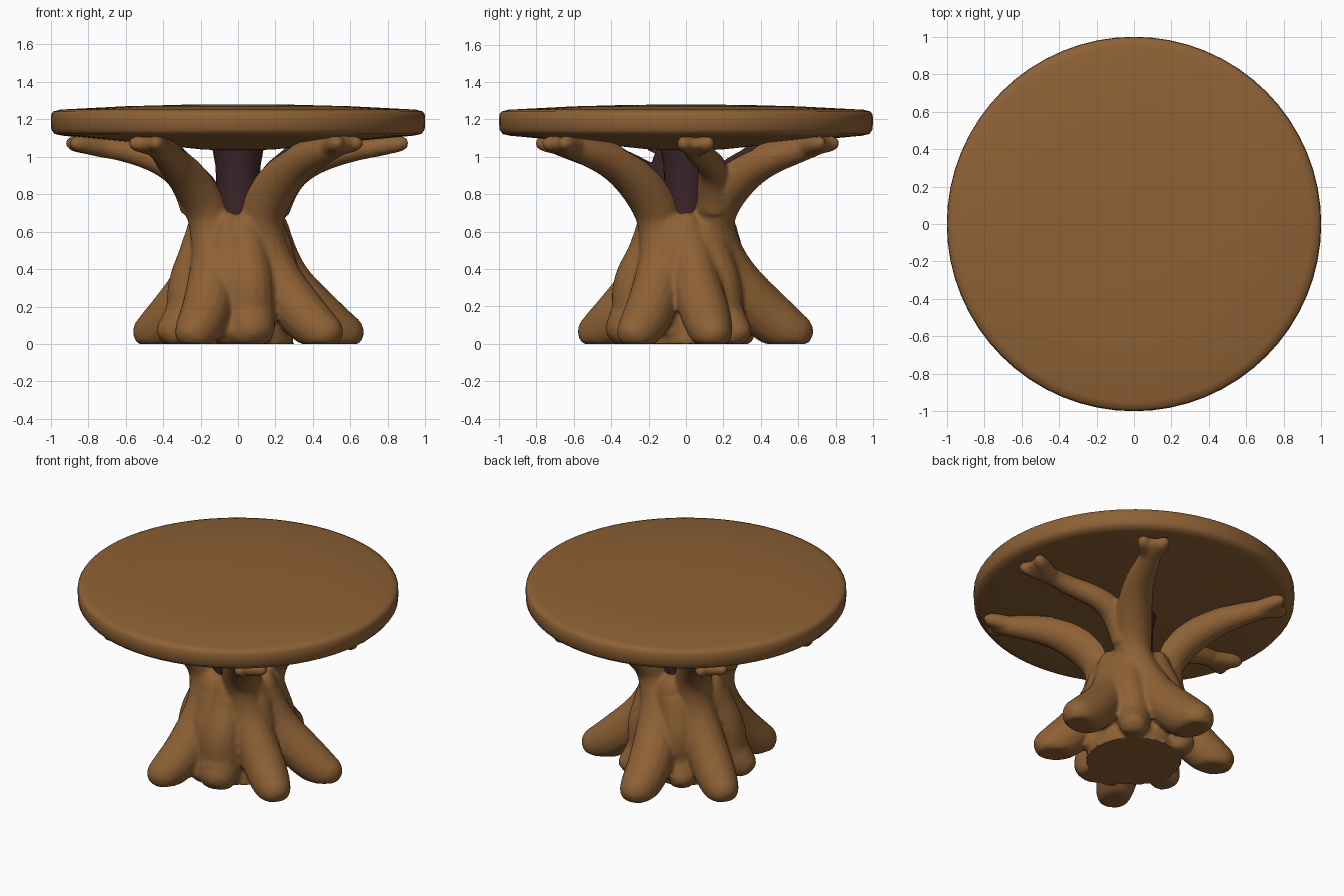
import bpy, bmesh, math
from mathutils import Vector

if "Cube" in bpy.data.objects:
    bpy.data.objects.remove(bpy.data.objects["Cube"])


def material(name, rgb):
    m = bpy.data.materials.new(name)
    m.diffuse_color = (*rgb, 1)
    m.use_nodes = True
    m.node_tree.nodes["Principled BSDF"].inputs["Base Color"].default_value = m.diffuse_color
    return m


BROWN = material("brown bark", (0.27, 0.12, 0.036))
DARK = material("dark plum wood", (0.046, 0.018, 0.022))


def lathe(bm, profile, sides):
    """Closed solid turned round z from (radius, z) pairs that start and end on the axis."""
    rings = []
    for r, z in profile:
        if r == 0:
            rings.append([bm.verts.new((0, 0, z))])
        else:
            rings.append([bm.verts.new((r * math.cos(2 * math.pi * i / sides),
                                        r * math.sin(2 * math.pi * i / sides), z))
                          for i in range(sides)])
    for a, b in zip(rings, rings[1:]):
        for i in range(sides):
            j = (i + 1) % sides
            loop = [a[i % len(a)], a[j % len(a)], b[j % len(b)], b[i % len(b)]]
            bm.faces.new(list(dict.fromkeys(loop)))
    bmesh.ops.recalc_face_normals(bm, faces=bm.faces)


def lathe_mesh(name, profile, sides):
    bm = bmesh.new()
    lathe(bm, profile, sides)
    me = bpy.data.meshes.new(name)
    bm.to_mesh(me)
    bm.free()
    return me


def link(name, data):
    ob = bpy.data.objects.new(name, data)
    bpy.context.collection.objects.link(ob)
    return ob


def finish(name, mesh, mats, angle):
    ob = link(name, mesh)
    for m in mats:
        mesh.materials.append(m)
    bpy.ops.object.select_all(action='DESELECT')
    ob.select_set(True)
    bpy.context.view_layer.objects.active = ob
    bpy.ops.object.shade_smooth_by_angle(angle=math.radians(angle))


def evaluated_mesh(ob):
    bpy.context.view_layer.update()
    return bpy.data.meshes.new_from_object(ob.evaluated_get(bpy.context.evaluated_depsgraph_get()))


# Round tabletop with a shallow dome above and a bulge below
finish("tabletop", lathe_mesh("tabletop", [
    (0, 1.03), (0.2, 1.04), (0.5, 1.072), (0.8, 1.1), (0.94, 1.113), (0.98, 1.122), (0.997, 1.145),
    (1, 1.19), (0.998, 1.225), (0.987, 1.242), (0.95, 1.252), (0.6, 1.27), (0.3, 1.278), (0, 1.28)],
    64), [BROWN], 60)

# Dark core post seen between the branches
finish("core_post", lathe_mesh("core_post", [
    (0, 0.5), (0.11, 0.5), (0.115, 0.8), (0.12, 0.95), (0.14, 1.06), (0, 1.06)], 24), [DARK], 40)

# Twisted strands, each running from a root up the trunk into a branch
curve = bpy.data.curves.new("strand_paths", 'CURVE')
curve.dimensions = '3D'
curve.bevel_depth = 1.0
curve.bevel_resolution = 6
curve.use_fill_caps = True


def strand(points):
    """Tube through (angle in degrees, distance, height, thickness) points."""
    s = curve.splines.new('NURBS')
    s.points.add(len(points) - 1)
    for p, (a, r, z, w) in zip(s.points, points):
        t = math.radians(a)
        p.co = (r * math.cos(t), r * math.sin(t), z, 1)
        p.radius = w
    s.order_u = 3
    s.use_endpoint_u = True
    s.resolution_u = 6


def root(a, b, reach, w):
    """Root points from foot angle a, turning to trunk angle b."""
    k = reach / 0.66
    return [(a, 0.65 * k, 0.03, 0.03), (a, 0.63 * k, 0.04, 0.085 * w), (a, 0.53 * k, 0.07, 0.12 * w),
            (a, 0.41 * k, 0.16, 0.135 * w), (a * .8 + b * .2, 0.27, 0.32, 0.13 * w),
            (a * .5 + b * .5, 0.195, 0.48, 0.12)]


def branch(a, b, reach, w):
    """Branch points from trunk angle a, swinging out to tip angle b."""
    k = reach / 0.88
    m = a * .5 + b * .5
    return [(a, 0.185, 0.64, 0.115), (a, 0.225, 0.76, 0.11 * w), (a * .8 + b * .2, 0.35, 0.89, 0.105 * w),
            (m, 0.52, 0.985, 0.085 * w), (b, 0.72 * k, 1.045, 0.062 * w),
            (b, 0.85 * k, 1.07, 0.048), (b, 0.88 * k, 1.07, 0.02)]


def thin_branch(a, b, reach):
    """Slim side branch that springs from a neighbour at angle a."""
    m = a * .5 + b * .5
    return [(a, 0.24, 0.72, 0.09), (a * .8 + b * .2, 0.28, 0.86, 0.085), (m, 0.4, 0.97, 0.075),
            (b, 0.6, 1.035, 0.06), (b, reach - 0.03, 1.068, 0.048), (b, reach, 1.07, 0.02)]


STUB = [(0.18, 0.58, 0.11), (0.2, 0.65, 0.08), (0.21, 0.7, 0.03)]

# root angle, root reach, trunk angle, branch angle, branch reach, root and branch thickness
STRANDS = [(93, 0.68, 48, 58, 0.90, 1.05, 1.1), (150, 0.63, 138, 135, 0.93, 1.0, 1.05),
           (244, 0.63, 218, 236, 0.90, 1.0, 1.05), (330, 0.63, 311, 310, 0.92, 1.0, 1.15)]
for ra, rr, ta, ba, br, rw, bw in STRANDS:
    strand(root(ra, ta, rr, rw) + branch(ta, ba, br, bw))

# start angle, tip angle, reach of the side branches
THIN = [(38, 3.5, 0.89), (205, 188, 0.90)]
for a, b, reach in THIN:
    strand(thin_branch(a, b, reach))

# Knobbly fork at every branch tip
for ba, br in [(s[3], s[4]) for s in STRANDS] + [t[1:] for t in THIN]:
    for side in (-1, 1):
        strand([(ba, br - 0.2, 1.04, 0.05), (ba + 2.5 * side, br - 0.08, 1.065, 0.05),
                (ba + 4.5 * side, br, 1.073, 0.042), (ba + 4.5 * side, br + 0.02, 1.073, 0.015)])

# Roots that end on the trunk and fill the spaces between the others
for a, b, reach, w in [(14, 2, 0.69, 1.0), (283, 282, 0.42, 1.05), (50, 30, 0.42, 0.8),
                       (198, 180, 0.44, 0.9), (262, 255, 0.38, 0.85), (120, 98, 0.38, 0.8),
                       (340, 335, 0.3, 0.7)]:
    strand(root(a, b, reach, w) + [(b, *p) for p in STUB])

# Solid heart of the trunk, merged with the strands
paths = link("strand_paths", curve)
bm = bmesh.new()
lathe(bm, [(0, 0), (0.3, 0), (0.28, 0.12), (0.25, 0.35), (0.22, 0.5), (0.2, 0.68), (0, 0.68)], 32)
bm.from_mesh(evaluated_mesh(paths))
for v in bm.verts:
    v.co.z = max(v.co.z, 0)
merged = bpy.data.meshes.new("merged")
bm.to_mesh(merged)
bm.free()

# Funnel that hollows the crown so the branches become curved shells
FUNNEL = [(0, 0.6), (0.14, 0.6), (0.18, 0.68), (0.215, 0.79), (0.28, 0.89), (0.38, 0.975),
          (0.5, 1.035), (0.56, 1.15), (0, 1.15)]
cutter = link("crown_cutter", lathe_mesh("crown_cutter", FUNNEL, 48))
cutter.hide_render = True

helper = link("trunk_helper", merged)
rm = helper.modifiers.new("fuse", 'REMESH')
rm.mode = 'VOXEL'
rm.voxel_size = 0.015
sm = helper.modifiers.new("soften", 'SMOOTH')
sm.factor = 0.5
sm.iterations = 2
cut = helper.modifiers.new("hollow", 'BOOLEAN')
cut.operation = 'DIFFERENCE'
cut.solver = 'EXACT'
cut.object = cutter
trunk = evaluated_mesh(helper)
for ob in (helper, paths, cutter):
    bpy.data.objects.remove(ob)
for v in trunk.vertices:
    v.co.z = max(v.co.z, 0)
trunk.materials.clear()
finish("trunk_roots_and_branches", trunk, [BROWN, DARK], 50)

# Inner faces of the hollow crown are dark
for p in trunk.polygons:
    c = p.center
    out = Vector((c.x, c.y, 0))
    r = out.length
    inward = -p.normal.dot(out.normalized()) if r > 1e-4 else 1
    p.material_index = int(c.z > 0.59 and r < 0.55 and (inward > 0.25 or r < 0.15))
